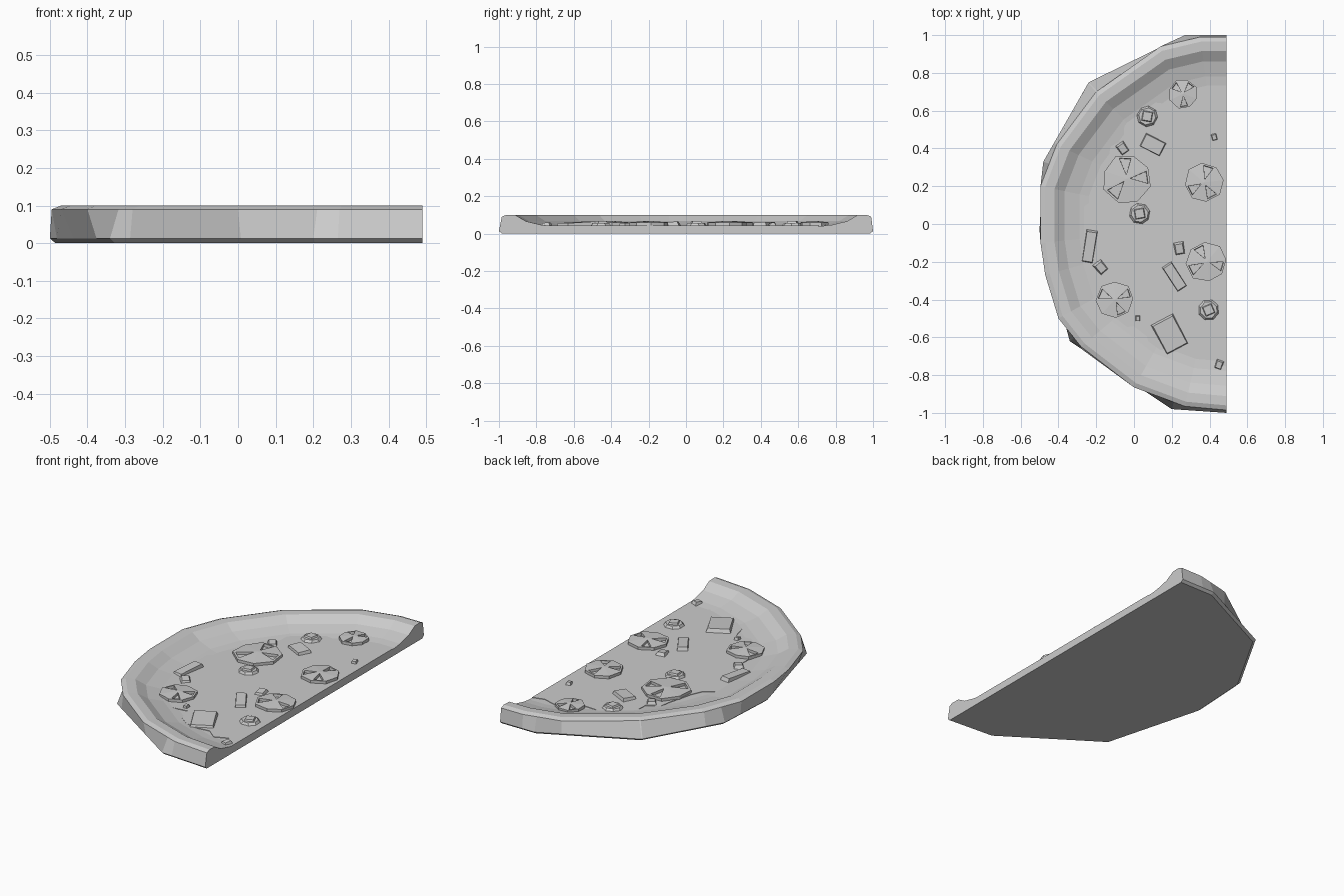
import bpy, bmesh, random
from math import cos, sin, pi, radians, atan2
from mathutils import Matrix

if "Cube" in bpy.data.objects:
    bpy.data.objects.remove(bpy.data.objects["Cube"])

random.seed(4)
CUT = 0.49  # x of the straight cut edge; the full pie is centred on (CUT, 0)


def finish(name, bm):
    bmesh.ops.recalc_face_normals(bm, faces=bm.faces)
    me = bpy.data.meshes.new(name)
    bm.to_mesh(me)
    bm.free()
    ob = bpy.data.objects.new(name, me)
    bpy.context.collection.objects.link(ob)
    return ob


def angle(p):
    return atan2(p[1], p[0] - CUT) % (2 * pi)


def radius(poly, a):
    """Distance from the pie centre to an outline, along angle a."""
    dx, dy = cos(a), sin(a)
    for (x1, y1), (x2, y2) in zip(poly, poly[1:]):
        if angle((x1, y1)) - 1e-4 <= a <= angle((x2, y2)) + 1e-4:
            x1, x2 = x1 - CUT, x2 - CUT
            ex, ey = x2 - x1, y2 - y1
            return (x1 * ey - y1 * ex) / (dx * ey - dy * ex)


# crust base: coarse lower outline, rounder upper outline
low = [(CUT, 1), (0.27, 1), (-0.24, 0.75), (-0.48, 0.33), (-0.5, -0.03),
       (-0.34, -0.62), (0.2, -0.98), (CUT, -1)]
top = [(CUT, 0.99), (0.35, 0.99), (0.14, 0.94), (-0.2, 0.7), (-0.41, 0.42),
       (-0.495, 0.2), (-0.495, -0.1), (-0.47, -0.27), (-0.4, -0.5),
       (-0.28, -0.65), (0.0, -0.865), (0.27, -0.965), (CUT, -0.985)]
profile = [(low, 0.985, 0), (low, 1, 0.013), (top, 1, 0.09), (top, 0.975, 0.1),
           (top, 0.925, 0.098), (top, 0.87, 0.066), (top, 0.79, 0.047), (top, 0.74, 0.041)]
angles = sorted({round(angle(p), 5) for p in low + top})
bm = bmesh.new()
cols = []
for a in angles:
    col = []
    for poly, s, z in profile:
        r = radius(poly, a) * s
        col.append(bm.verts.new((CUT + r * cos(a), r * sin(a), z)))
    cols.append(col)
for c, d in zip(cols, cols[1:]):
    for i in range(len(profile) - 1):
        bm.faces.new((c[i], c[i + 1], d[i + 1], d[i]))
bm.faces.new([c[-1] for c in cols])
bm.faces.new([c[0] for c in cols])
bm.faces.new(cols[0] + cols[-1][::-1])
finish("crust", bm)

# thin cheese layer with a ragged edge
bm = bmesh.new()
ring = []
for i in range(33):
    a = pi / 2 + pi * i / 32
    r = random.uniform(0.68, 0.79)
    ring.append(bm.verts.new((CUT + r * cos(a), r * sin(a), 0.034)))
face = bm.faces.new(ring)
ext = bmesh.ops.extrude_face_region(bm, geom=[face])
bmesh.ops.translate(bm, vec=(0, 0, 0.01), verts=[v for v in ext["geom"] if isinstance(v, bmesh.types.BMVert)])
finish("cheese", bm)


# round slices: low-sided discs with sunken wedge pockets
def slice_disc(name, x, y, r, turn, z=0.06):
    bm = bmesh.new()
    n = 8
    p = [(r * random.uniform(0.93, 1.06) * cos(2 * pi * i / n + turn),
          r * random.uniform(0.93, 1.06) * sin(2 * pi * i / n + turn)) for i in range(n)]
    p = [(min(x + u, CUT - 0.002), y + v) for u, v in p]
    up = [bm.verts.new((u, v, z)) for u, v in p]
    dn = [bm.verts.new((u, v, 0.035)) for u, v in p]
    c = bm.verts.new((x, y, z + 0.008))
    wedges = []
    for i in range(n):
        j = (i + 1) % n
        bm.faces.new((up[i], dn[i], dn[j], up[j]))
        f = bm.faces.new((c, up[i], up[j]))
        if i in (0, 3, 5):
            wedges.append(f)
    bm.faces.new(dn)
    bmesh.ops.recalc_face_normals(bm, faces=bm.faces)
    bmesh.ops.inset_individual(bm, faces=wedges, thickness=r * 0.16)
    bmesh.ops.inset_individual(bm, faces=wedges, thickness=0.002, depth=-0.015)
    finish(name, bm)


for k, s in enumerate([(-0.04, 0.24, 0.13, 3.6), (0.37, 0.22, 0.105, 0.9), (0.385, -0.2, 0.11, 5.6),
                       (-0.1, -0.4, 0.1, 2.4), (0.26, 0.69, 0.08, 4.4)]):
    slice_disc(f"round_slice_{k}", *s)


# tapered box used for diced pieces, strips and crumbs
def piece(name, x, y, sx, sy, turn, z, taper, tilt=0, bevel=0):
    bm = bmesh.new()
    bmesh.ops.create_cube(bm, size=1)
    for v in bm.verts:
        if v.co.z > 0:
            v.co.x *= taper
            v.co.y *= taper
    h = z - 0.033
    bmesh.ops.scale(bm, vec=(sx, sy, h), verts=bm.verts)
    if bevel:
        side = [e for e in bm.edges if abs(e.verts[0].co.z - e.verts[1].co.z) > h / 2]
        bmesh.ops.bevel(bm, geom=side, offset=bevel, segments=1, affect='EDGES')
    m = (Matrix.Translation((x, y, 0.033 + h / 2)) @ Matrix.Rotation(radians(turn), 4, 'Z')
         @ Matrix.Rotation(radians(tilt), 4, 'X'))
    bmesh.ops.transform(bm, matrix=m, verts=bm.verts)
    finish(name, bm)


for k, (x, y, t) in enumerate([(0.07, 0.57, -30), (0.03, 0.055, -10), (0.395, -0.455, 3)]):
    piece(f"diced_piece_{k}", x, y, 0.115, 0.115, t, 0.057, 0.75, 0, 0.025)
    piece(f"diced_top_{k}", x, y, 0.075, 0.075, t + 20, 0.066, 0.6)

for k, (x, y, sx, sy, t) in enumerate([(0.1, 0.42, 0.125, 0.08, -27), (-0.235, -0.12, 0.06, 0.18, -9),
                                       (0.215, -0.28, 0.06, 0.16, 33), (0.19, -0.585, 0.135, 0.185, 28)]):
    piece(f"strip_{k}", x, y, sx, sy, t, 0.06, 0.87, 3)

for k, (x, y, s, t) in enumerate([(-0.06, 0.4, 0.07, 35), (-0.175, -0.23, 0.075, 40), (0.24, -0.13, 0.075, 10),
                                  (0.02, -0.5, 0.035, 0), (0.425, 0.46, 0.04, 15), (0.45, -0.745, 0.055, -20)]):
    piece(f"crumb_{k}", x, y, s * 0.8, s, t, 0.058, 0.65, 6)
